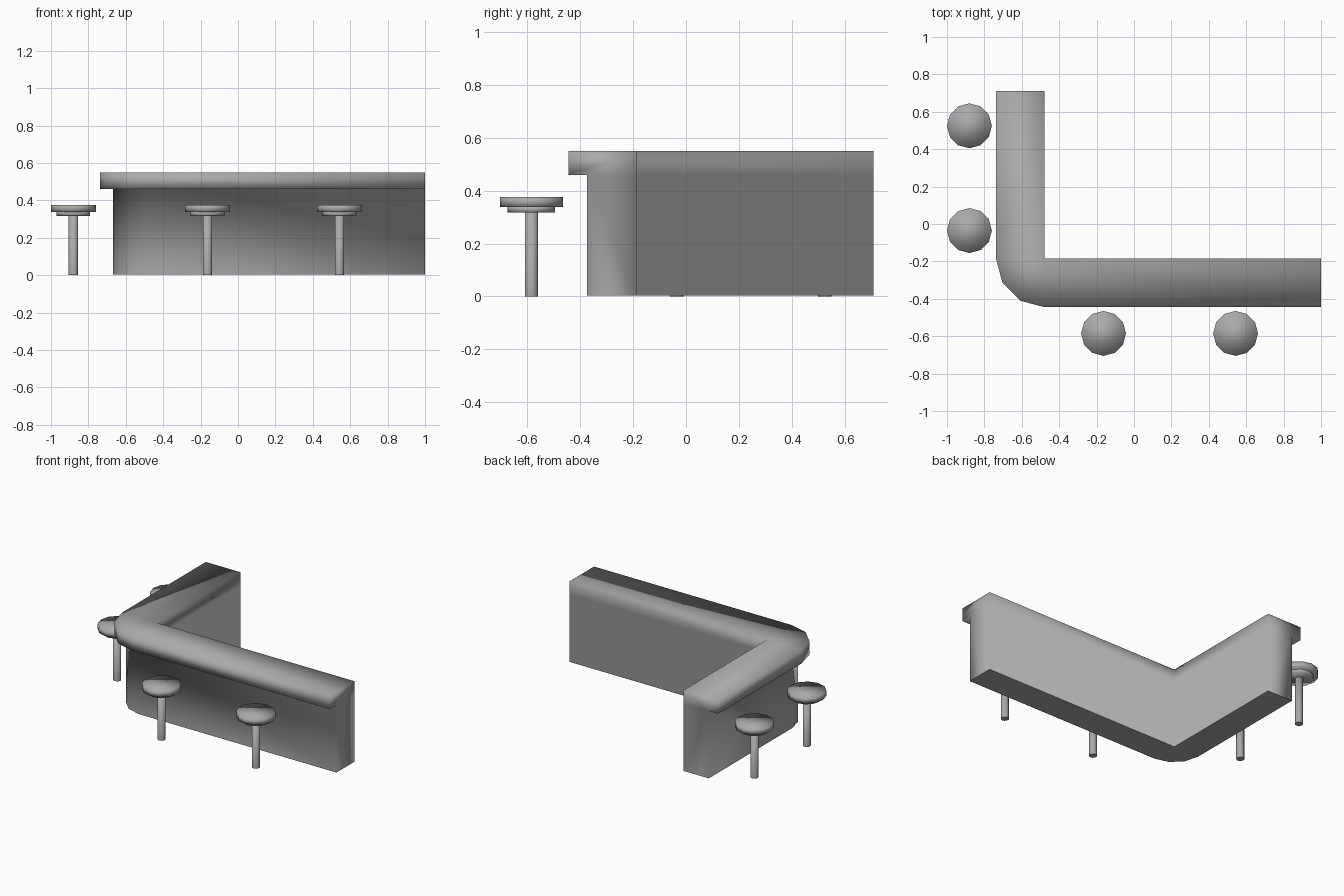
import bpy
import bmesh
from math import cos, sin, pi
from mathutils import Vector

cube = bpy.data.objects.get("Cube")
if cube:
    bpy.data.objects.remove(cube, do_unlink=True)

GREY = (0.4, 0.4, 0.4, 1)
grey = bpy.data.materials.new("plain grey")
grey.use_nodes = True
grey.diffuse_color = GREY
grey.node_tree.nodes["Principled BSDF"].inputs["Base Color"].default_value = GREY


def finish(bm, name):
    """Clean up a bmesh and link it as a smooth grey object."""
    bmesh.ops.remove_doubles(bm, verts=bm.verts, dist=0.0005)
    bmesh.ops.recalc_face_normals(bm, faces=bm.faces)
    for face in bm.faces:
        face.smooth = True
        # keep undersides resting on the floor crisp
        if face.normal.z < -0.9 and face.calc_center_median().z < 0.01:
            for edge in face.edges:
                edge.smooth = False
    mesh = bpy.data.meshes.new(name)
    bm.to_mesh(mesh)
    bm.free()
    mesh.materials.append(grey)
    obj = bpy.data.objects.new(name, mesh)
    bpy.context.collection.objects.link(obj)
    return obj


# Counter: an overhanging section swept round the rounded outer corner
FLOOR, LIP, TOP = 0.004, 0.46, 0.55
BODY, OVERHANG = 0.19, 0.26
section = [(0, FLOOR), (0, LIP), (0, TOP), (OVERHANG, TOP),
           (OVERHANG, LIP), (BODY, LIP), (BODY, FLOOR)]
corner = Vector((-0.478, -0.185, 0))
back_end = Vector((corner.x, 0.71, 0))
side_end = Vector((1, corner.y, 0))
stations = [(back_end, pi)]
stations += [(corner, pi + i * pi / 6) for i in range(4)]
stations += [(side_end, 1.5 * pi)]

bm = bmesh.new()
rings = []
for origin, angle in stations:
    out = Vector((cos(angle), sin(angle), 0))
    rings.append([bm.verts.new(origin + out * d + Vector((0, 0, z)))
                  for d, z in section])
count = len(section)
for a, b in zip(rings, rings[1:]):
    for i in range(count):
        j = (i + 1) % count
        bm.faces.new((a[i], a[j], b[j], b[i]))
# End caps, split into the body and the worktop
for ring in (rings[0], rings[-1]):
    bm.faces.new((ring[0], ring[1], ring[5], ring[6]))
    bm.faces.new((ring[1], ring[2], ring[3], ring[4], ring[5]))
finish(bm, "bar_counter")


def disc(name, x, y, radius, bottom, top):
    """Twelve-sided upright cylinder."""
    bm = bmesh.new()
    bmesh.ops.create_cone(bm, cap_ends=True, segments=12, radius1=radius,
                          radius2=radius, depth=top - bottom)
    bmesh.ops.translate(bm, verts=bm.verts, vec=(0, 0, (top + bottom) / 2))
    obj = finish(bm, name)
    obj.location = (x, y, 0)
    return obj


# Bar stools: post, mounting plate and seat
stools = {"side_back": (-0.88, 0.525), "side_front": (-0.88, -0.035),
          "front_right": (-0.163, -0.585), "front_left": (0.543, -0.585)}
for place, (x, y) in stools.items():
    disc("stool_post_" + place, x, y, 0.025, 0, 0.325)
    disc("stool_plate_" + place, x, y, 0.09, 0.318, 0.34)
    disc("stool_seat_" + place, x, y, 0.12, 0.338, 0.376)
